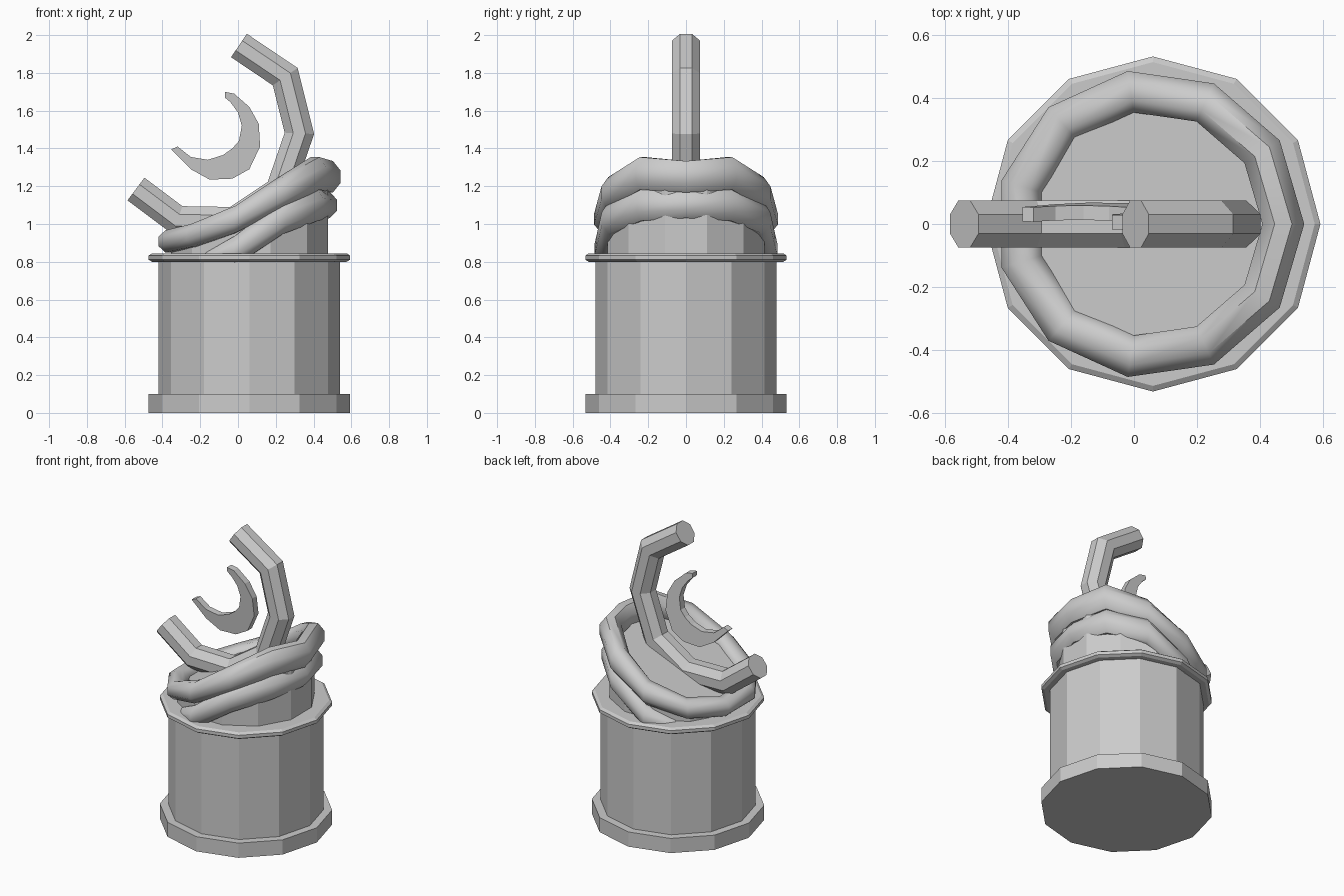
import bpy, bmesh, math
from mathutils import Vector

cube = bpy.data.objects.get("Cube")
if cube:
    bpy.data.objects.remove(cube, do_unlink=True)

CX = 0.06  # axis of the drum
grey = bpy.data.materials.new("plain grey")
grey.use_nodes = True
grey.diffuse_color = (0.6, 0.6, 0.6, 1)
grey.node_tree.nodes["Principled BSDF"].inputs["Base Color"].default_value = (0.6, 0.6, 0.6, 1)


def loft(name, sections, closed=False, smooth=False):
    """Skin a list of equal-sized point loops; cap the ends unless closed."""
    bm = bmesh.new()
    rings = [[bm.verts.new(p) for p in s] for s in sections]
    n = len(rings[0])
    for i in range(len(rings) if closed else len(rings) - 1):
        a, b = rings[i], rings[(i + 1) % len(rings)]
        for j in range(n):
            k = (j + 1) % n
            bm.faces.new((a[j], a[k], b[k], b[j]))
    if not closed:
        bm.faces.new(rings[0])
        bm.faces.new(rings[-1])
    bmesh.ops.recalc_face_normals(bm, faces=bm.faces[:])
    mesh = bpy.data.meshes.new(name)
    bm.to_mesh(mesh)
    bm.free()
    mesh.materials.append(grey)
    ob = bpy.data.objects.new(name, mesh)
    bpy.context.collection.objects.link(ob)
    if smooth:
        bpy.ops.object.select_all(action='DESELECT')
        ob.select_set(True)
        bpy.context.view_layer.objects.active = ob
        bpy.ops.object.shade_smooth_by_angle(angle=math.radians(48))
    return ob


def ngon(r, z, n=12, turn=0.0):
    """Horizontal polygon; z may be a function of x."""
    pts = []
    for i in range(n):
        a = turn + math.tau * i / n
        x, y = CX + r * math.cos(a), r * math.sin(a)
        pts.append((x, y, z(x) if callable(z) else z))
    return pts


# Drum: foot, body and chamfered rim
loft("drum_foot", [ngon(0.533, 0), ngon(0.533, 0.1)])
loft("drum_body", [ngon(0.48, 0.08), ngon(0.48, 0.81)])
loft("drum_rim", [ngon(0.515, 0.8), ngon(0.533, 0.811),
                  ngon(0.533, 0.833), ngon(0.515, 0.845)])

# Core with a slanted top
loft("slanted_core", [ngon(0.43, 0.83, 12, math.radians(15)),
                      ngon(0.43, lambda x: 1.05 + 0.413 * x, 12, math.radians(15))])


def coil_section(angle, radius, z, w, h):
    """Upright octagonal slice of a coil at one angle around the drum."""
    pts = []
    for i in range(8):
        t = math.tau * (i + 0.5) / 8
        r = radius + w * math.cos(t) * 1.06
        pts.append((0.05 + r * math.cos(angle), r * math.sin(angle),
                    z + h * math.sin(t) * 1.06))
    return pts


# Upper coil: a slanted loop of eleven segments, heights mirrored front to back
STEP = math.tau / 11
upper = [(1.25, 0.085), (1.268, 0.088), (1.165, 0.085),
         (1.025, 0.073), (0.94, 0.062), (0.908, 0.06)]
sections = []
for i in range(11):
    z, h = upper[min(i, 11 - i)]
    sections.append(coil_section(i * STEP, 0.425, z, 0.068, h))
loft("upper_coil", sections, closed=True, smooth=True)

# Lower coil: an arc that sinks into the rim at both ends
lower = [(1.1, 0.07, 0.41), (1.1, 0.085, 0.415), (1.03, 0.085, 0.425),
         (0.86, 0.08, 0.425), (0.80, 0.05, 0.39)]
sections = []
for i in range(-4, 5):
    z, h, r = lower[abs(i)]
    sections.append(coil_section(i * STEP * (0.93 if abs(i) == 4 else 1), r, z, 0.066, h))
loft("lower_coil", sections, smooth=True)

# Bent bar: octagonal tube mitred along a path in the XZ plane
path = [Vector(p) for p in ((-0.54, 1.185), (-0.32, 1.02), (-0.02, 1.015), (0.22, 1.175),
                            (0.325, 1.48), (0.25, 1.78), (0.005, 1.945))]
sections = []
for i, p in enumerate(path):
    d0 = (p - path[i - 1]).normalized() if i else (path[1] - p).normalized()
    d1 = (path[i + 1] - p).normalized() if i < len(path) - 1 else d0
    t = (d0 + d1).normalized()
    side = Vector((-t.y, t.x)) / t.dot(d0)
    ring = []
    for k in range(8):
        a = math.tau * (k + 0.5) / 8
        q = p + side * 0.081 * math.cos(a)
        ring.append((q.x, 0.081 * math.sin(a), q.y))
    sections.append(ring)
loft("bent_bar", sections)

# Crescent: paired outer and inner points, slightly leaning plate
outer = [(-0.07, 1.70), (-0.02, 1.69), (0.06, 1.62), (0.11, 1.53), (0.117, 1.41), (0.06, 1.29),
         (-0.03, 1.24), (-0.15, 1.235), (-0.25, 1.29), (-0.355, 1.395)]
inner = [(-0.07, 1.67), (-0.04, 1.645), (0.0, 1.59), (0.02, 1.52), (0.005, 1.44), (-0.03, 1.40),
         (-0.08, 1.365), (-0.16, 1.34), (-0.25, 1.355), (-0.32, 1.41)]
sections = []
for o, n in zip(outer, inner):
    loop = []
    for (x, z), s in ((o, -1), (n, -1), (n, 1), (o, 1)):
        y = 0.035 - 0.085 * (z - 1.35)
        loop.append((x, y + s * 0.023, z))
    sections.append(loop)
loft("crescent", sections)
